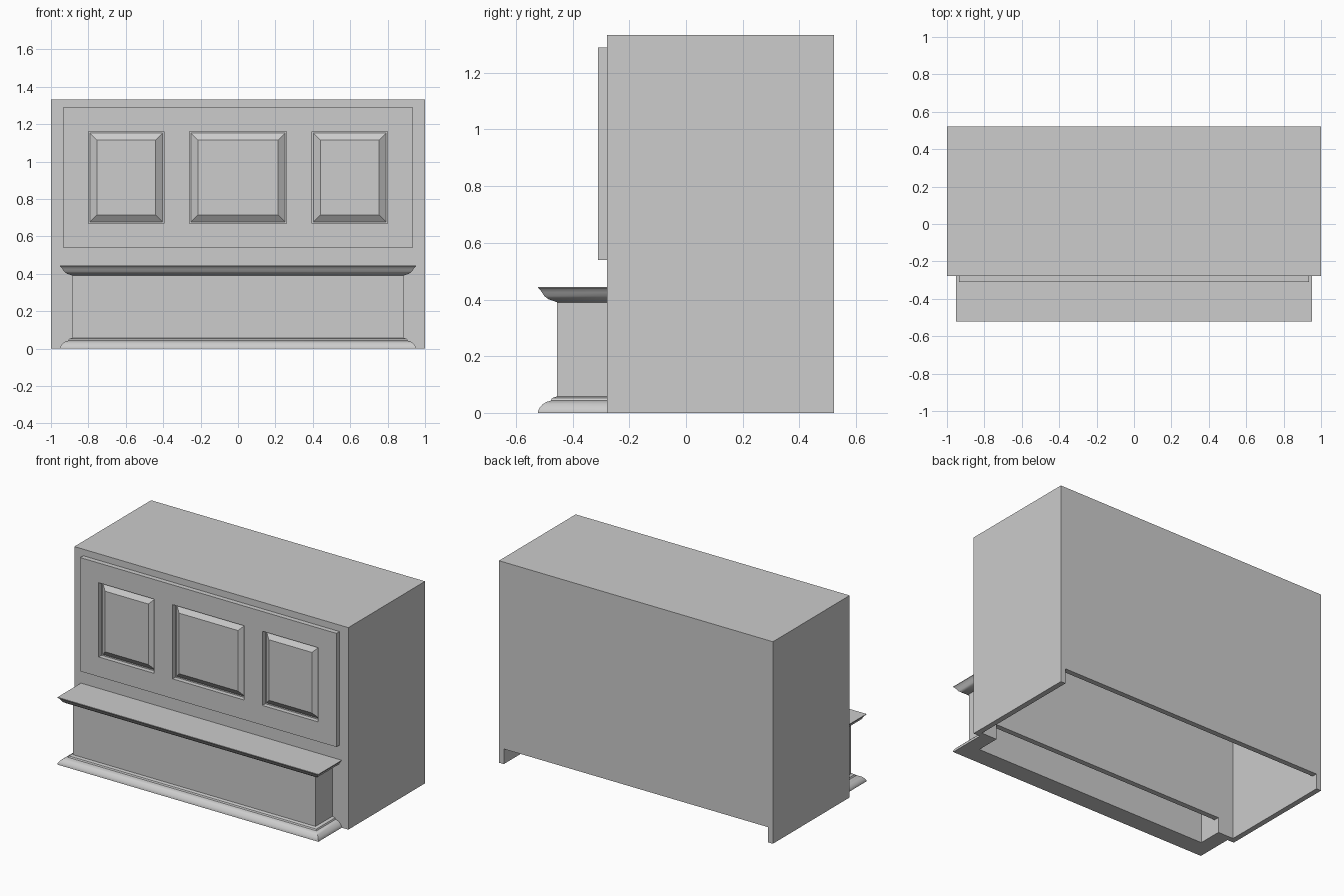
import bpy, bmesh, math

cube = bpy.data.objects.get("Cube")
if cube:
    bpy.data.objects.remove(cube, do_unlink=True)

# One plain grey finish
grey = bpy.data.materials.new("plain grey")
grey.use_nodes = True
COLOUR = (0.604, 0.604, 0.604, 1)
grey.diffuse_color = COLOUR
grey.node_tree.nodes["Principled BSDF"].inputs["Base Color"].default_value = COLOUR

# Main dimensions
FRONT, BACK, HEIGHT, T = -0.278, 0.522, 1.333, 0.035
GAP = 0.10                       # height of the floor cutouts


def finish(name, bm):
    bmesh.ops.recalc_face_normals(bm, faces=bm.faces)
    mesh = bpy.data.meshes.new(name)
    bm.to_mesh(mesh)
    bm.free()
    mesh.materials.append(grey)
    obj = bpy.data.objects.new(name, mesh)
    bpy.context.collection.objects.link(obj)
    return obj


def board(name, outline, y0, y1):
    """Extrude an outline in the x-z plane from y0 to y1."""
    bm = bmesh.new()
    face = bm.faces.new([bm.verts.new((x, y0, z)) for x, z in outline])
    new = bmesh.ops.extrude_face_region(bm, geom=[face], use_keep_orig=True)["geom"]
    verts = [g for g in new if isinstance(g, bmesh.types.BMVert)]
    bmesh.ops.translate(bm, verts=verts, vec=(0, y1 - y0, 0))
    return finish(name, bm)


def rect(x0, x1, z0, z1):
    return [(x0, z0), (x1, z0), (x1, z1), (x0, z1)]


# Hollow carcass, open underneath
IN, TOP = 1 - T, HEIGHT - T
board("top_board", rect(-1, 1, TOP, HEIGHT), FRONT, BACK)
board("left_side", rect(IN, 1, 0, TOP), FRONT, BACK)
board("right_side", rect(-1, -IN, 0, TOP), FRONT, BACK)
board("back_board", rect(-IN, IN, GAP, TOP), BACK - T, BACK)
board("front_board", [(-IN, 0), (-0.853, 0), (-0.853, GAP), (0.853, GAP),
                      (0.853, 0), (IN, 0), (IN, TOP), (-IN, TOP)],
      FRONT, FRONT + T)

# Raised front frame with three fielded panels
xs = [-0.935, -0.80, -0.395, -0.26, 0.26, 0.395, 0.80, 0.935]
zs = [0.54, 0.67, 1.16, 1.29]
bm = bmesh.new()
grid = [[bm.verts.new((x, -0.31, z)) for z in zs] for x in xs]
fields = []
for i in range(len(xs) - 1):
    for j in range(len(zs) - 1):
        f = bm.faces.new((grid[i][j], grid[i + 1][j], grid[i + 1][j + 1], grid[i][j + 1]))
        if j == 1 and i in (1, 3, 5):
            fields.append(f)
bm.normal_update()
# Step back, narrow flat margin, then a bevel up to the field
for thickness, depth in ((0.0002, -0.03), (0.008, 0), (0.037, 0.027)):
    bmesh.ops.inset_individual(bm, faces=fields, thickness=thickness, depth=depth,
                               use_even_offset=True)
    bm.normal_update()
rim = [e for e in bm.edges if e.is_boundary]
new = bmesh.ops.extrude_edge_only(bm, edges=rim)["geom"]
for v in new:
    if isinstance(v, bmesh.types.BMVert):
        v.co.y = FRONT
bmesh.ops.holes_fill(bm, edges=[e for e in bm.edges if e.is_boundary], sides=0)
finish("front_panel_frame", bm)

# Projecting plinth: one mitred profile (side offset, front offset, height)
WX, WY = 0.885, -0.455
base_mould = [(0.067, 0), (0.067, 0.008), (0.060, 0.020), (0.050, 0.031),
              (0.037, 0.039), (0.022, 0.043), (0.018, 0.052), (0, 0.058)]
top_mould = [(0, 0.39), (0.012, 0.395), (0.030, 0.401), (0.045, 0.412),
             (0.053, 0.425), (0.060, 0.435), (0.067, 0.441), (0.067, 0.445)]
profile = [(-0.032, -0.055, 0.41), (-0.032, -0.055, 0)]
profile += [(o, o, z) for o, z in base_mould + top_mould]

bm = bmesh.new()
rows = []
for ox, oy, z in profile:
    x, y = WX + ox, WY - oy
    rows.append([bm.verts.new(p) for p in
                 ((-x, FRONT, z), (-x, y, z), (x, y, z), (x, FRONT, z))])
for a, b in zip(rows, rows[1:]):
    for k in range(3):
        bm.faces.new((a[k], a[k + 1], b[k + 1], b[k]))
bm.faces.new(rows[-1])           # flat top ledge
bm.faces.new(rows[0])            # underside of the ledge
plinth = finish("plinth", bm)

bpy.ops.object.select_all(action="DESELECT")
plinth.select_set(True)
bpy.context.view_layer.objects.active = plinth
bpy.ops.object.shade_smooth_by_angle(angle=math.radians(32))
